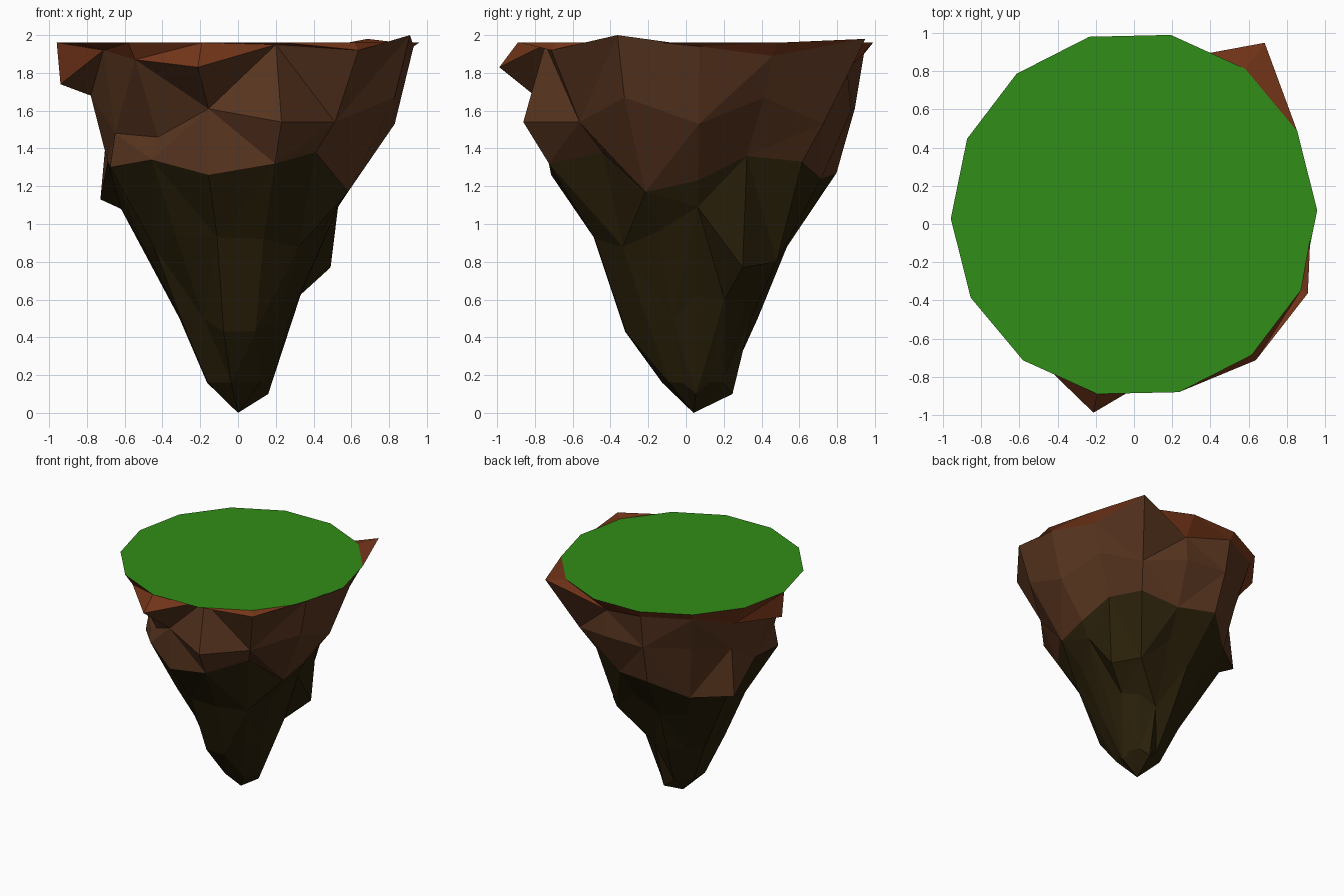
import bpy
import bmesh
from math import cos, sin, radians

SIDES = 14
STEP = 360 / SIDES
CENTRE_Y = 0.05

cube = bpy.data.objects.get("Cube")
if cube:
    bpy.data.objects.remove(cube, do_unlink=True)


def make_material(name, colour):
    material = bpy.data.materials.new(name)
    material.use_nodes = True
    rgba = (*colour, 1.0)
    material.diffuse_color = rgba
    shader = next(n for n in material.node_tree.nodes if n.type == 'BSDF_PRINCIPLED')
    shader.inputs["Base Color"].default_value = rgba
    shader.inputs["Roughness"].default_value = 1.0
    return material


def ring(radius, height, outcrops=None, flute=0.0):
    """Ring of points; outcrops replace radius and height at given corners."""
    points = []
    for corner in range(SIDES):
        r, z = (outcrops or {}).get(corner, (radius * (1 - flute * (corner % 2)), height))
        angle = radians(1.3 + corner * STEP)
        points.append((r * cos(angle), CENTRE_Y + r * sin(angle), z))
    return points


def finish(name, bm, material):
    bmesh.ops.recalc_face_normals(bm, faces=bm.faces)
    mesh = bpy.data.meshes.new(name)
    bm.to_mesh(mesh)
    bm.free()
    mesh.materials.append(material)
    obj = bpy.data.objects.new(name, mesh)
    bpy.context.collection.objects.link(obj)
    return obj


def make_band(name, rings, material, tip=None, flipped=()):
    """Faceted rock skin through a stack of rings, optionally closed by a tip."""
    bm = bmesh.new()
    loops = [[bm.verts.new(p) for p in points] for points in rings]
    for level, (upper, lower) in enumerate(zip(loops, loops[1:])):
        for i in range(SIDES):
            j = (i + 1) % SIDES
            quad = (upper[i], lower[i], lower[j], upper[j])
            # Alternate the diagonal, with exceptions in the top level, for a chipped surface
            turn = (i + level + (level == 0 and i in flipped)) % 2
            if turn:
                bm.faces.new((quad[0], quad[1], quad[2]))
                bm.faces.new((quad[0], quad[2], quad[3]))
            else:
                bm.faces.new((quad[0], quad[1], quad[3]))
                bm.faces.new((quad[1], quad[2], quad[3]))
    if tip:
        point = bm.verts.new(tip)
        last = loops[-1]
        for i in range(SIDES):
            bm.faces.new((last[i], point, last[(i + 1) % SIDES]))
    return finish(name, bm, material)


# Colours
grass = make_material("grass green", (0.031, 0.27, 0.009))
clay = make_material("red clay", (0.18, 0.037, 0.01))
earth = make_material("brown earth", (0.1, 0.036, 0.014))
stone = make_material("dark stone", (0.023, 0.0145, 0.003))

# Rings from the grass edge down to the root of the island
edge = ring(0.96, 1.96)
overhang = ring(0.92, 1.9, {
    0: (0.93, 1.94), 1: (0.9, 1.89), 2: (1.13, 1.98), 3: (0.82, 1.82),
    6: (0.8, 1.76), 7: (0.94, 1.74), 8: (0.8, 1.92), 9: (0.9, 1.87),
    10: (1.06, 1.83), 11: (0.82, 1.95), 12: (0.995, 1.92), 13: (1.0, 2.0)})
shoulder = ring(0.82, 1.6, {
    0: (0.83, 1.53), 1: (0.8, 1.67), 2: (0.85, 1.53), 3: (0.84, 1.6),
    4: (0.87, 1.61), 6: (0.76, 1.53), 7: (0.78, 1.68), 8: (0.73, 1.48),
    9: (0.7, 1.46), 10: (0.78, 1.61), 11: (0.94, 1.54), 12: (0.8, 1.54),
    13: (0.91, 1.67)})
waist = ring(0.6, 1.23, {
    1: (0.6, 1.36), 2: (0.71, 1.33), 3: (0.68, 1.24), 4: (0.77, 1.27),
    5: (0.7, 1.12), 6: (0.8, 1.13), 7: (0.69, 1.33), 8: (0.76, 1.3),
    9: (0.75, 1.34), 10: (0.78, 1.26), 11: (0.8, 1.32), 12: (0.64, 1.38),
    13: (0.64, 1.17)})
lower_ledge = ring(0.5, 0.88, {
    0: (0.53, 1.09), 1: (0.55, 0.77), 2: (0.54, 0.8), 3: (0.53, 1.0),
    6: (0.68, 1.08), 9: (0.54, 0.93), 10: (0.55, 0.93), 11: (0.55, 0.92),
    13: (0.48, 0.96)})
root = ring(0.34, 0.5, {
    0: (0.33, 0.62), 1: (0.34, 0.6), 2: (0.32, 0.58),
    10: (0.38, 0.43), 11: (0.38, 0.43)}, flute=0.12)
root_end = ring(0.18, 0.16, {0: (0.16, 0.1), 3: (0.2, 0.1)}, flute=0.1)

# Flat grass top
top = bmesh.new()
top.faces.new([top.verts.new(p) for p in edge])
finish("grass_top", top, grass)

# Rock layers
make_band("clay_rim", [edge, overhang], clay, flipped=(2, 9, 10))
make_band("upper_earth", [overhang, shoulder, waist], earth, flipped=(6, 7))
make_band("lower_rock", [waist, lower_ledge, root, root_end], stone,
          tip=(0, CENTRE_Y - 0.01, 0))
